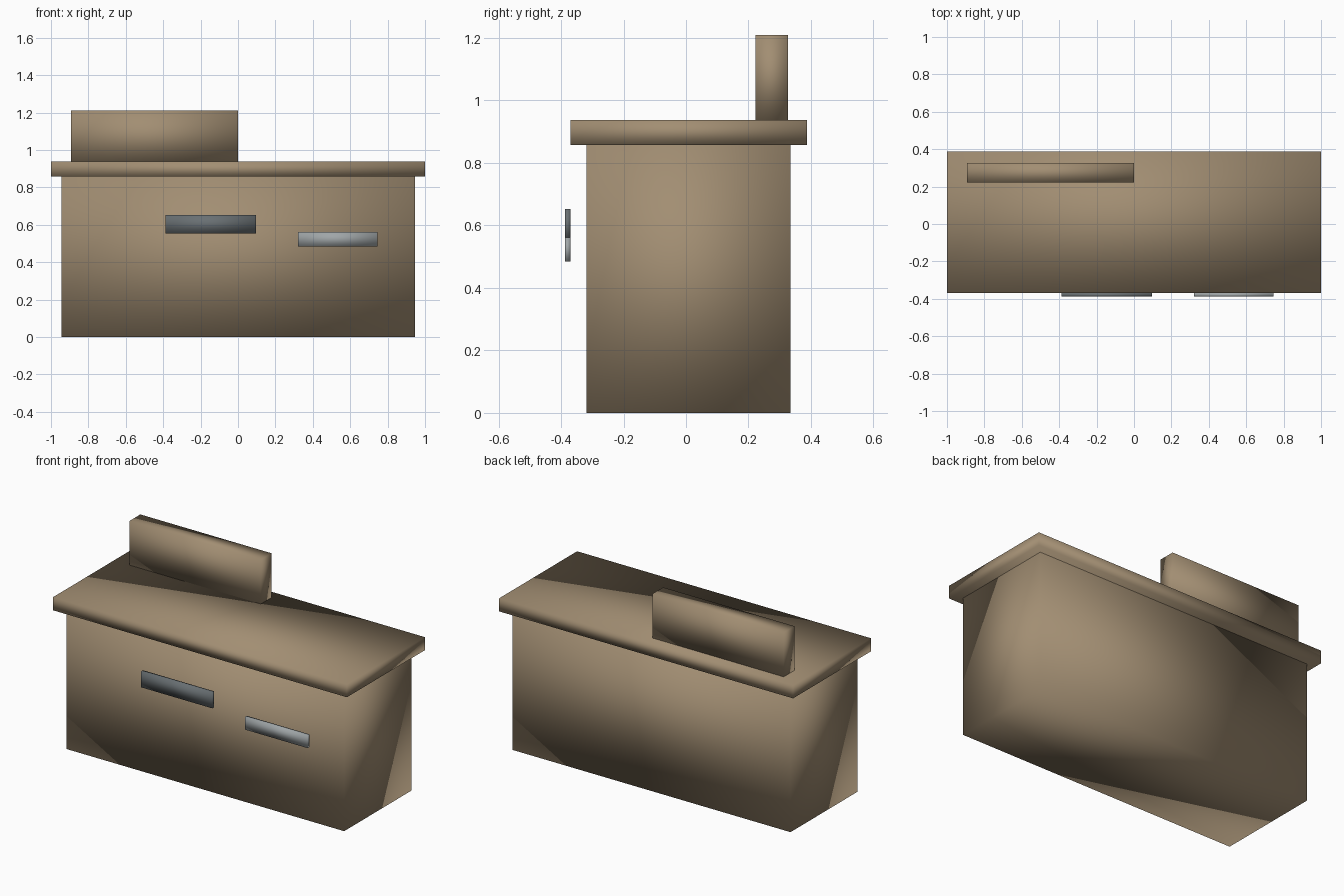
import bpy

if "Cube" in bpy.data.objects:
    bpy.data.objects.remove(bpy.data.objects["Cube"], do_unlink=True)


def make_material(name, color):
    mat = bpy.data.materials.new(name)
    mat.use_nodes = True
    rgba = (*color, 1.0)
    mat.diffuse_color = rgba
    mat.node_tree.nodes["Principled BSDF"].inputs["Base Color"].default_value = rgba
    return mat


def box(name, xs, ys, zs, mat):
    """Soft-shaded box spanning the given (low, high) ranges."""
    spans = (xs, ys, zs)
    bpy.ops.mesh.primitive_cube_add(size=1)
    obj = bpy.context.object
    obj.name = name
    for v in obj.data.vertices:
        v.co = [lo if c < 0 else hi for c, (lo, hi) in zip(v.co, spans)]
    obj.data.materials.append(mat)
    bpy.ops.object.shade_smooth()
    return obj


wood = make_material("tan wood", (0.36, 0.27, 0.17))
dark_metal = make_material("dark grey metal", (0.14, 0.16, 0.17))
light_metal = make_material("light grey metal", (0.35, 0.38, 0.39))

# Counter body, overhanging worktop and raised back panel
box("counter_body", (-0.945, 0.945), (-0.318, 0.334), (0, 0.858), wood)
box("worktop", (-1, 1), (-0.37, 0.388), (0.858, 0.938), wood)
box("raised_panel", (-0.893, 0), (0.222, 0.326), (0.938, 1.21), wood)

# Plates floating just ahead of the front
box("dark_front_plate", (-0.387, 0.097), (-0.388, -0.37), (0.555, 0.653), dark_metal)
box("light_front_plate", (0.32, 0.745), (-0.388, -0.37), (0.484, 0.562), light_metal)
